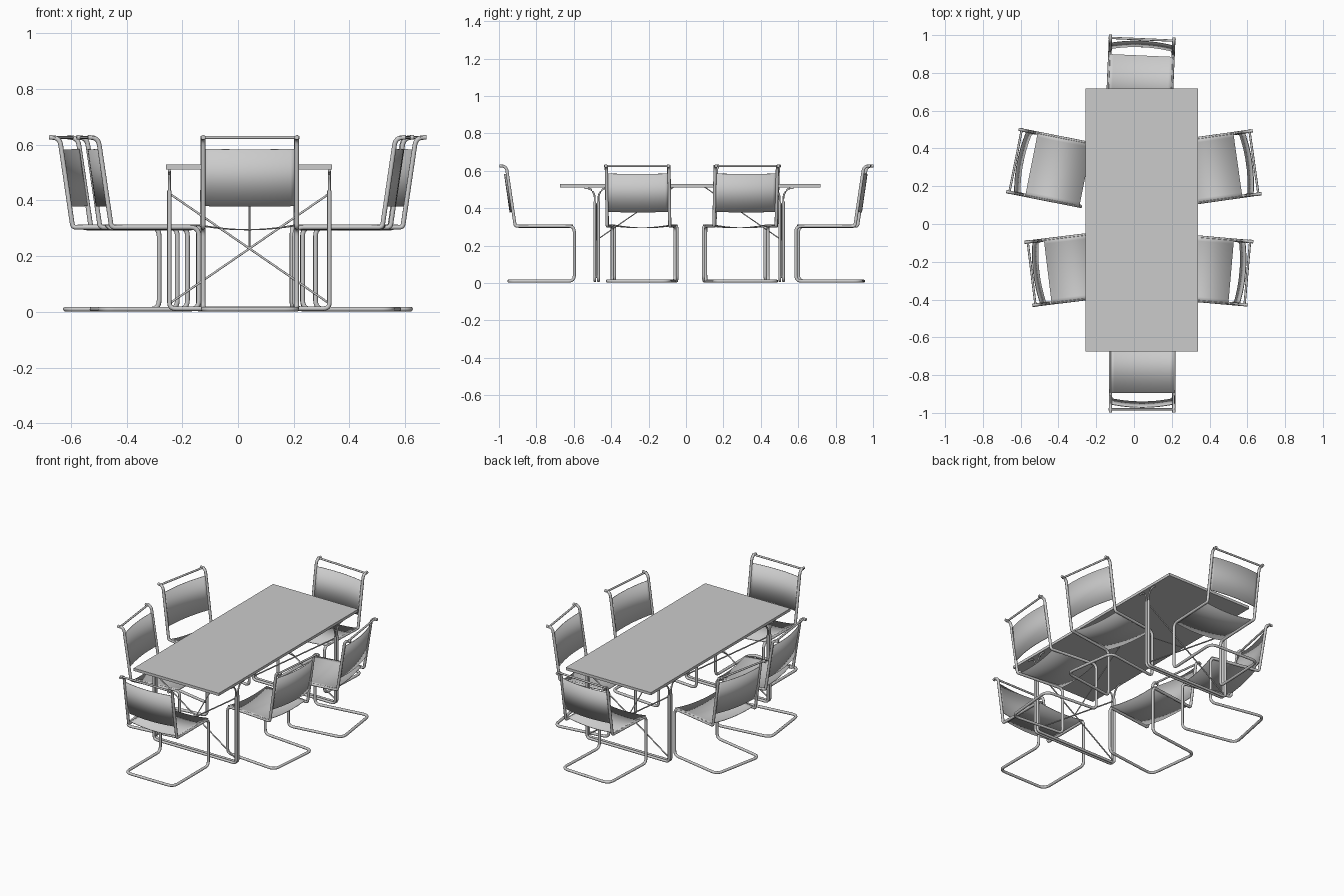
import bpy, bmesh
from math import radians, pi
from mathutils import Vector, Matrix

if "Cube" in bpy.data.objects:
    bpy.data.objects.remove(bpy.data.objects["Cube"])


def link(name, data, matrix=Matrix()):
    ob = bpy.data.objects.new(name, data)
    bpy.context.collection.objects.link(ob)
    ob.matrix_world = matrix
    return ob


def rounded(points, radii, steps=6):
    """Polyline with each inner corner replaced by a smooth bend."""
    pts = [Vector(p) for p in points]
    out = [pts[0]]
    for i in range(1, len(pts) - 1):
        p, r = pts[i], radii[i - 1]
        a = p + (pts[i - 1] - p).normalized() * r
        b = p + (pts[i + 1] - p).normalized() * r
        for k in range(steps + 1):
            t = k / steps
            out.append(a * (1 - t) ** 2 + p * 2 * t * (1 - t) + b * t * t)
    return out + [pts[-1]]


def tube_data(name, paths, radius):
    """Curve data holding round tubes along the given paths."""
    cu = bpy.data.curves.new(name, 'CURVE')
    cu.dimensions = '3D'
    cu.bevel_depth = radius
    cu.bevel_resolution = 3
    cu.use_fill_caps = True
    for path in paths:
        sp = cu.splines.new('POLY')
        sp.points.add(len(path) - 1)
        for q, p in zip(sp.points, path):
            q.co = (*p, 1)
    return cu


def sheet_data(name, start, end, half, sag, n=14):
    """Thin sheet stretched between two tubes, bowed along the sag vector."""
    bm = bmesh.new()
    start, end, sag = Vector(start), Vector(end), Vector(sag)
    rows = []
    for i in range(n + 1):
        u = 2 * i / n - 1
        off = Vector((u * half, 0, 0)) + sag * (1 - u * u)
        rows.append((bm.verts.new(start + off), bm.verts.new(end + off)))
    for a, b in zip(rows, rows[1:]):
        f = bm.faces.new((a[0], b[0], b[1], a[1]))
        f.smooth = True
    me = bpy.data.meshes.new(name)
    bm.to_mesh(me)
    bm.free()
    return me


# ---- chair parts (local: back rail at the origin, facing +y) ----
S = 0.168
side = [(S, -0.017, 0.626), (S, 0.020, 0.626), (S, 0.068, 0.304),
        (S, 0.384, 0.304), (S, 0.384, 0.010), (S, 0.034, 0.010)]
other = [(-x, y, z) for x, y, z in reversed(side)]
bends = [0.028, 0.012, 0.032, 0.032, 0.045]
frame = tube_data("chair_frame", [rounded(side + other, bends + bends[::-1])], 0.0085)
rail = tube_data("chair_top_rail", [[(-0.178, 0, 0.626), (0.178, 0, 0.626)]], 0.006)
seat = sheet_data("chair_seat", (0, 0.086, 0.311), (0, 0.378, 0.311), 0.172, (0, 0, -0.016))
back = sheet_data("chair_back", (0, 0.058, 0.380), (0, 0.028, 0.585), 0.170, (0, -0.018, -0.002))

# ---- six chairs: back rail position and facing angle ----
chairs = [(0.043, -0.981, 90), (0.043, 0.978, 267.5),
          (-0.627, 0.333, -11.2), (-0.542, -0.262, 7),
          (0.635, 0.325, 188), (0.600, -0.260, 175)]
for i, (x, y, ang) in enumerate(chairs, 1):
    m = Matrix.Translation((x, y, 0)) @ Matrix.Rotation(radians(ang - 90), 4, 'Z')
    for part in (frame, rail, seat, back):
        ob = link(f"{part.name}_{i}", part, m)
        if part in (seat, back):
            mod = ob.modifiers.new("thickness", 'SOLIDIFY')
            mod.thickness = 0.004
            mod.offset = 0

# ---- table top ----
bm = bmesh.new()
bmesh.ops.create_cube(bm, size=1, matrix=Matrix.Translation((0.04, 0.022, 0.520))
                      @ Matrix.Diagonal((0.595, 1.392, 0.017, 1)))
me = bpy.data.meshes.new("table_top")
bm.to_mesh(me)
bm.free()
link("table_top", me)

# ---- table trestles: paired tube frames, splayed prongs, cross rods, brace ----
CX, W, G = 0.041, 0.287, 0.0095
frames, prongs = [], []
for s in (-1, 1):
    y = s * G
    frames.append(rounded([(-W, y, 0.435), (-W, y, 0.012), (W, y, 0.012), (W, y, 0.435)],
                          [0.022, 0.022]))
    for x in (-W, W):
        prongs.append(rounded([(x, y, 0.43), (x, y, 0.475), (x, s * 0.035, 0.507),
                               (x, s * 0.065, 0.507)], [0.025, 0.018]))
cross = [[(-W, 0, 0.425), (W, 0, 0.03)], [(W, 0, 0.425), (-W, 0, 0.03)]]
brace = [[(0, 0, 0.23), (0, 0.41, 0.512)]]
trestle = [tube_data("trestle_frame", frames, 0.008),
           tube_data("trestle_prongs", prongs, 0.005),
           tube_data("trestle_cross_rods", cross, 0.004),
           tube_data("trestle_brace", brace, 0.003)]
for tag, y, turn in (("front", -0.478, 0), ("rear", 0.511, pi)):
    m = Matrix.Translation((CX, y, 0)) @ Matrix.Rotation(turn, 4, 'Z')
    for part in trestle:
        link(f"{part.name}_{tag}", part, m)
